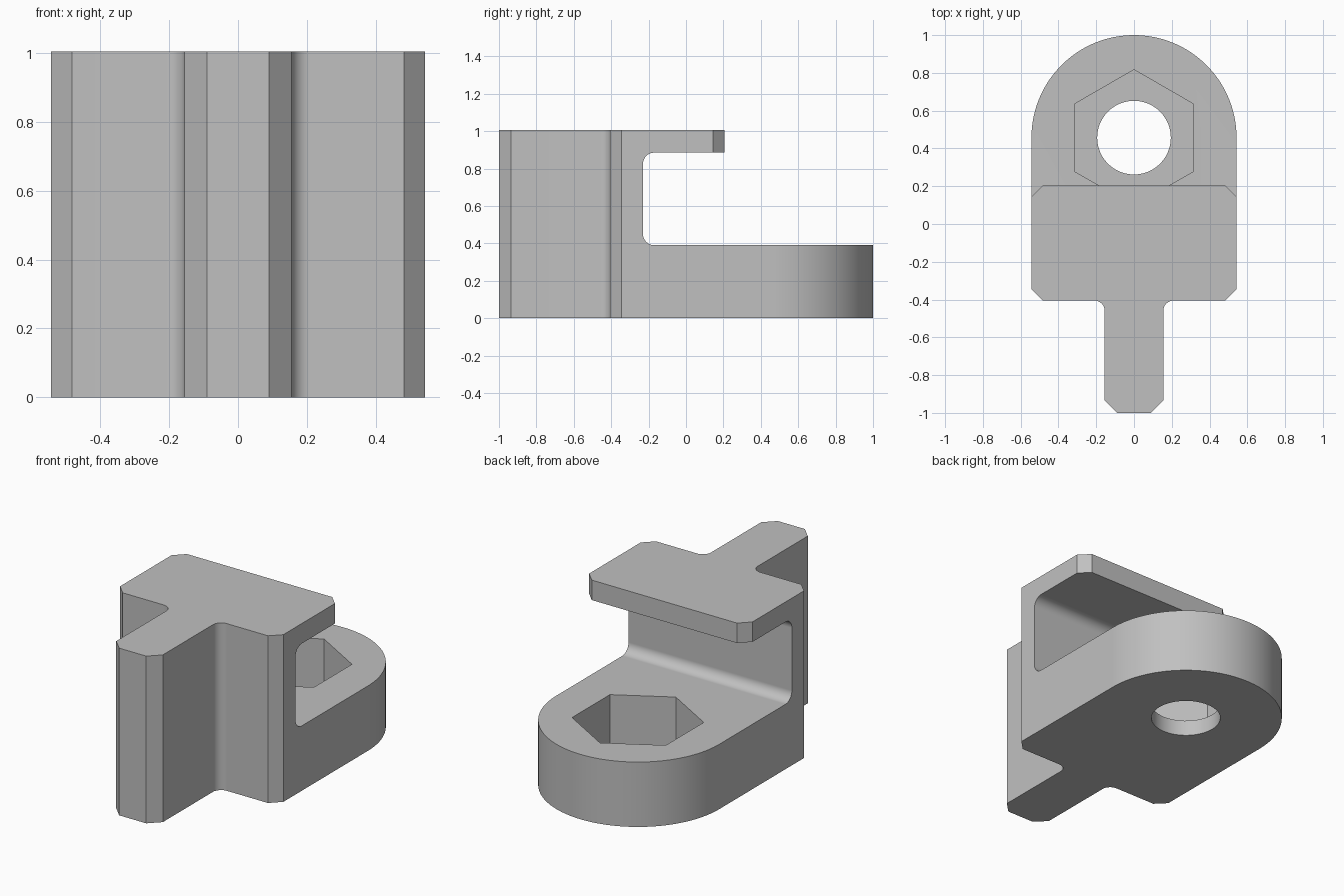
import bpy, bmesh
from math import sin, cos, pi, radians

if "Cube" in bpy.data.objects:
    bpy.data.objects.remove(bpy.data.objects["Cube"], do_unlink=True)

HEIGHT, HALF_W, STEM_W = 1.005, 0.543, 0.155
FOOT_TOP, PLATE_BOTTOM, PLATE_END = 0.39, 0.885, 0.205
HOLE_Y = 0.457

grey = bpy.data.materials.new("plain grey")
grey.use_nodes = True
colour = (0.53, 0.53, 0.53, 1)
grey.diffuse_color = colour
grey.node_tree.nodes["Principled BSDF"].inputs["Base Color"].default_value = colour


def arc(cx, cy, r, start, end, steps):
    """Points on an arc, angles in degrees."""
    angles = [radians(start + (end - start) * i / steps) for i in range(steps + 1)]
    return [(cx + r * cos(a), cy + r * sin(a)) for a in angles]


def prism(name, outline, low, high, sideways=False):
    """Extrude an outline along z, or a (y, z) outline along x."""
    place = (lambda u, v, w: (w, u, v)) if sideways else (lambda u, v, w: (u, v, w))
    bm = bmesh.new()
    rings = [[bm.verts.new(place(u, v, w)) for u, v in outline] for w in (low, high)]
    for ring in rings:
        bm.faces.new(ring)
    n = len(outline)
    for i in range(n):
        j = (i + 1) % n
        bm.faces.new((rings[0][i], rings[0][j], rings[1][j], rings[1][i]))
    bmesh.ops.recalc_face_normals(bm, faces=bm.faces)
    mesh = bpy.data.meshes.new(name)
    bm.to_mesh(mesh)
    bm.free()
    mesh.materials.append(grey)
    obj = bpy.data.objects.new(name, mesh)
    bpy.context.collection.objects.link(obj)
    return obj


def cut(target, cutter):
    """Subtract the cutter and discard it."""
    cutter.hide_render = True
    mod = target.modifiers.new("cut", 'BOOLEAN')
    mod.operation, mod.solver, mod.object = 'DIFFERENCE', 'EXACT', cutter
    bpy.context.view_layer.objects.active = target
    bpy.ops.object.modifier_apply(modifier=mod.name)
    bpy.data.objects.remove(cutter, do_unlink=True)


# Body: stem with chamfered nose, filleted shoulders and a round back end
half = [(STEM_W - 0.065, -1), (STEM_W, -0.935)]
half += arc(STEM_W + 0.055, -0.46, 0.055, 180, 90, 8)
half += [(HALF_W - 0.06, -0.405), (HALF_W, -0.345)]
half += arc(0, HOLE_Y, HALF_W, 0, 90, 32)
outline = half + [(-x, y) for x, y in reversed(half[:-1])]
body = prism("clamp_bracket", outline, 0, HEIGHT)

# Slot between foot and top plate, with rounded inner corners
r, back = 0.06, -0.23
slot = [(1.5, FOOT_TOP)]
slot += arc(back + r, FOOT_TOP + r, r, 270, 180, 8)
slot += arc(back + r, PLATE_BOTTOM - r, r, 180, 90, 8)
slot += [(1.5, PLATE_BOTTOM)]
cut(body, prism("slot_cutter", slot, -1, 1, sideways=True))

# Chamfered end of the top plate
tip = [(HALF_W - 0.06, PLATE_END), (HALF_W + 0.04, PLATE_END - 0.1), (1, PLATE_END - 0.1), (1, 1.5)]
tip += [(-x, y) for x, y in reversed(tip)]
cut(body, prism("tip_cutter", tip, 0.7, 1.3))

# Hexagonal nut pocket and bolt hole in the foot
cut(body, prism("nut_cutter", arc(0, HOLE_Y, 0.36, 30, 330, 5), 0.095, 0.6))
cut(body, prism("bolt_cutter", arc(0, HOLE_Y, 0.195, 0, 352.5, 47), -0.2, 0.5))

# Smooth the curved walls, keep the edges crisp
bpy.ops.object.select_all(action='DESELECT')
body.select_set(True)
bpy.context.view_layer.objects.active = body
bpy.ops.object.shade_smooth_by_angle(angle=radians(30))
weighted = body.modifiers.new("even_shading", 'WEIGHTED_NORMAL')
weighted.keep_sharp = True
